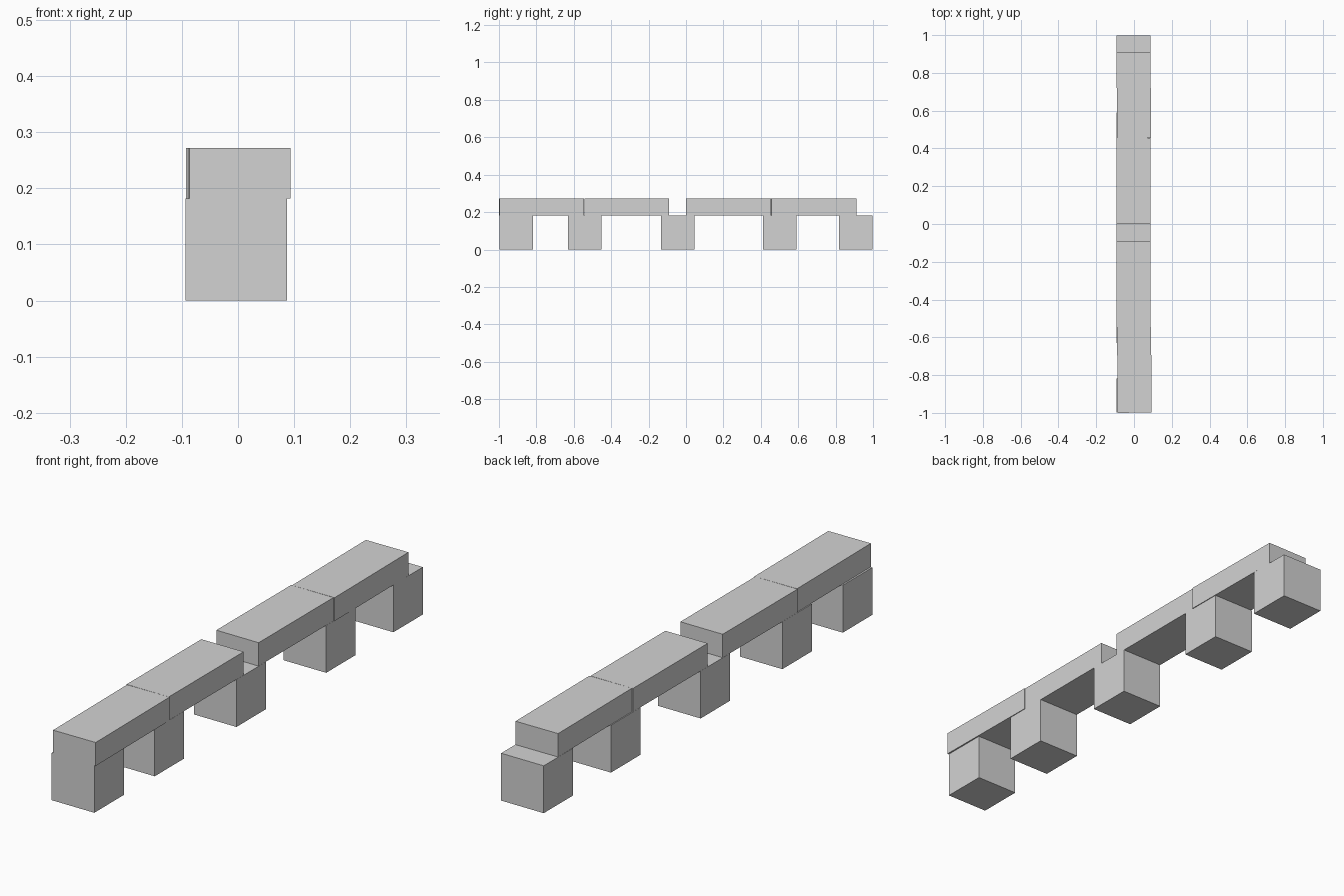
import bpy
from math import radians

if "Cube" in bpy.data.objects:
    bpy.data.objects.remove(bpy.data.objects["Cube"])

grey = bpy.data.materials.new("light_grey")
grey.diffuse_color = (0.65, 0.65, 0.65, 1)
grey.use_nodes = True
grey.node_tree.nodes["Principled BSDF"].inputs["Base Color"].default_value = grey.diffuse_color


def block(name, x, y, z, size, turn=0.0):
    """Box centred in x and y, standing on height z."""
    bpy.ops.mesh.primitive_cube_add(size=1, location=(x, y, z + size[2] / 2))
    ob = bpy.context.object
    ob.name = name
    ob.scale = size
    ob.rotation_euler.z = radians(turn)
    ob.data.materials.append(grey)


CUBE = 0.181
PLANK = (0.18, 0.454, 0.09)

# Five cube supports standing on the ground
for i, y in enumerate((-0.908, -0.541, -0.045, 0.5, 0.908)):
    block(f"support_cube_{i + 1}", -0.003, y, 0, (CUBE, 0.179, CUBE + 0.001))

# Four planks on top in two end-to-end pairs, two of them slightly askew
planks = [(0.002, -0.772, 0.5), (-0.003, -0.317, 0),
          (-0.003, 0.228, 0), (-0.001, 0.683, 0.5)]
for i, (x, y, turn) in enumerate(planks):
    block(f"top_plank_{i + 1}", x, y, CUBE + 0.001, PLANK, turn)
